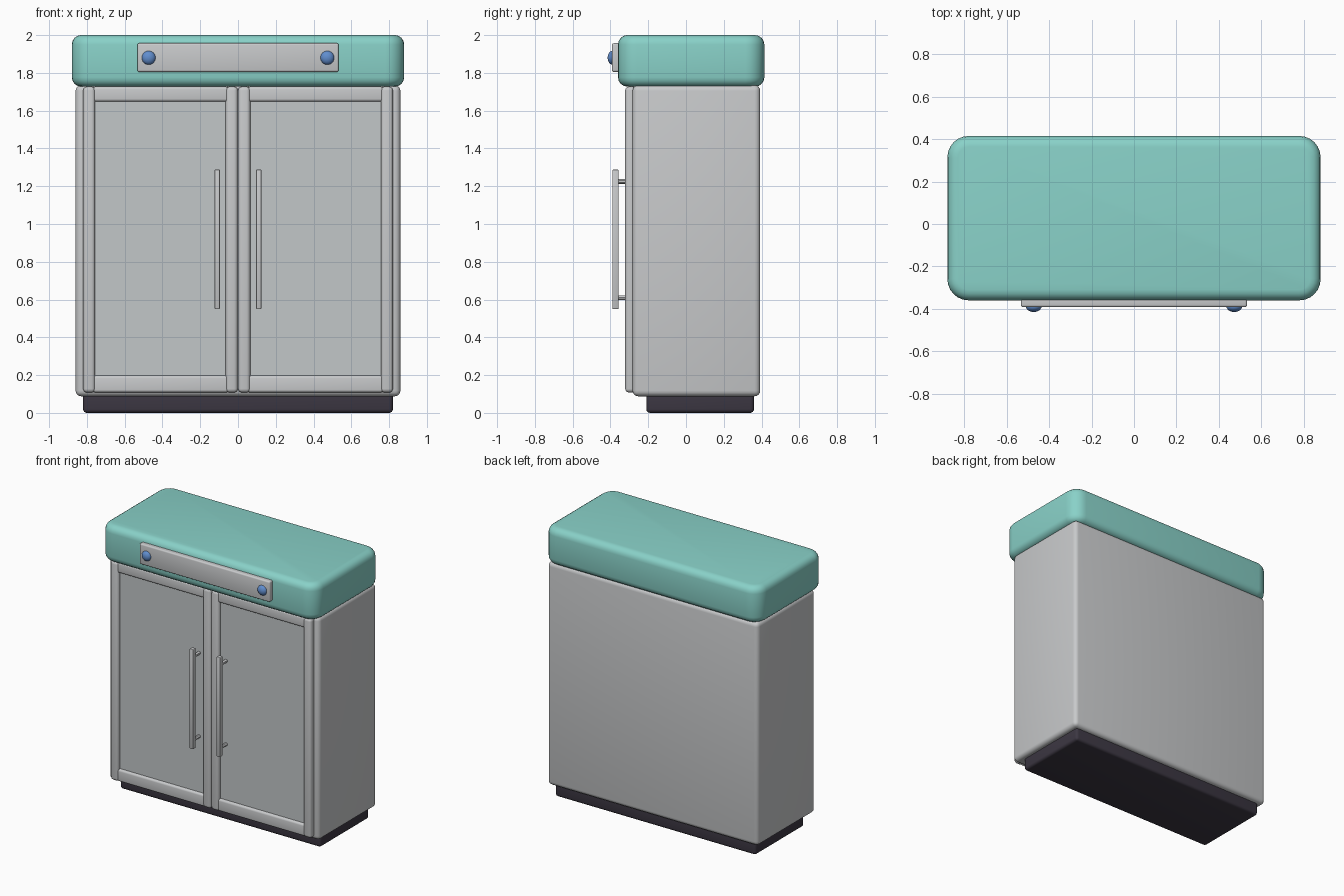
import bpy, bmesh
from mathutils import Matrix, Vector

cube = bpy.data.objects.get("Cube")
if cube:
    bpy.data.objects.remove(cube, do_unlink=True)


def material(name, rgb):
    m = bpy.data.materials.new(name)
    m.use_nodes = True
    color = (*rgb, 1)
    m.diffuse_color = color
    m.node_tree.nodes["Principled BSDF"].inputs["Base Color"].default_value = color
    return m


TEAL = material("teal", (0.25, 0.64, 0.58))
STEEL = material("steel", (0.58, 0.59, 0.60))
PANEL = material("door grey", (0.54, 0.57, 0.58))
DARK = material("charcoal", (0.045, 0.038, 0.055))
BLUE = material("blue", (0.12, 0.27, 0.62))


def finish(name, bm, mat, smooth=True):
    bmesh.ops.recalc_face_normals(bm, faces=bm.faces)
    me = bpy.data.meshes.new(name)
    bm.to_mesh(me)
    bm.free()
    me.materials.append(mat)
    for p in me.polygons:
        p.use_smooth = smooth
    ob = bpy.data.objects.new(name, me)
    bpy.context.collection.objects.link(ob)
    return ob


def box(name, x, y, z, mat, bevel=0.0, corner=0.0, segments=4):
    """Box from (min, max) ranges; corner rounds upright edges, bevel the rest."""
    bm = bmesh.new()
    bmesh.ops.create_cube(bm, size=1)
    for v in bm.verts:
        v.co = Vector(r[0] if c < 0 else r[1] for c, r in zip(v.co, (x, y, z)))
    if corner:
        upright = [e for e in bm.edges if abs(e.verts[0].co.z - e.verts[1].co.z) > 0.001]
        bmesh.ops.bevel(bm, geom=upright, offset=corner, segments=6, profile=0.5, affect='EDGES')
        edges = [e for e in bm.edges if e.is_manifold and e.calc_face_angle() > 1.2]
    else:
        edges = bm.edges[:]
    if bevel:
        bmesh.ops.bevel(bm, geom=edges, offset=bevel, segments=segments,
                        profile=0.5, affect='EDGES')
    return finish(name, bm, mat, bevel > 0)


def rod(name, start, end, radius, mat, sides=12):
    bm = bmesh.new()
    axis = Vector(end) - Vector(start)
    turn = axis.to_track_quat('Z', 'Y').to_matrix().to_4x4()
    bmesh.ops.create_cone(bm, cap_ends=True, segments=sides, radius1=radius, radius2=radius,
                          depth=axis.length,
                          matrix=Matrix.Translation((Vector(start) + Vector(end)) / 2) @ turn)
    ob = finish(name, bm, mat)
    bpy.context.view_layer.objects.active = ob
    bpy.ops.object.select_all(action='DESELECT')
    ob.select_set(True)
    bpy.ops.object.shade_smooth_by_angle()
    return ob


def span(side, a, b):
    return tuple(sorted((side * a, side * b)))


# Main masses
box("plinth", (-0.82, 0.82), (-0.21, 0.36), (0, 0.12), DARK, 0.02)
box("cabinet_body", (-0.86, 0.86), (-0.283, 0.393), (0.088, 1.735), STEEL, 0.03)
box("top_hood", (-0.88, 0.88), (-0.36, 0.415), (1.727, 2.0), TEAL, 0.05, corner=0.1)

# Control strip with two knobs
box("control_strip", (-0.533, 0.533), (-0.392, -0.34), (1.805, 1.957), STEEL, 0.01, segments=3)
for label, side in (("left", 1), ("right", -1)):
    bm = bmesh.new()
    bmesh.ops.create_uvsphere(bm, u_segments=24, v_segments=12, radius=0.037,
                              matrix=Matrix.Translation((side * 0.473, -0.388, 1.88))
                              @ Matrix.Diagonal((1, 0.73, 1, 1)))
    finish(label + "_knob", bm, BLUE)

    # Door: flat panel inside rounded stiles and rails
    box(label + "_door_panel", span(side, 0.04, 0.78), (-0.296, -0.26), (0.13, 1.71), PANEL)
    for part, a, b in (("inner", 0.001, 0.065), ("outer", 0.756, 0.82)):
        box(f"{label}_{part}_stile", span(side, a, b), (-0.322, -0.262), (0.108, 1.727),
            STEEL, 0.02)
    for part, a, b in (("bottom", 0.108, 0.198), ("top", 1.648, 1.727)):
        box(f"{label}_{part}_rail", span(side, 0.05, 0.77), (-0.315, -0.262), (a, b),
            STEEL, 0.015)

    # Upright bar handle on two posts
    hx = side * 0.11
    box(label + "_handle", span(side, 0.096, 0.124), (-0.389, -0.357), (0.55, 1.288),
        STEEL, 0.004, segments=2)
    for part, pz in (("lower", 0.61), ("upper", 1.225)):
        rod(f"{label}_{part}_handle_post", (hx, -0.365, pz), (hx, -0.285, pz), 0.012, STEEL)
